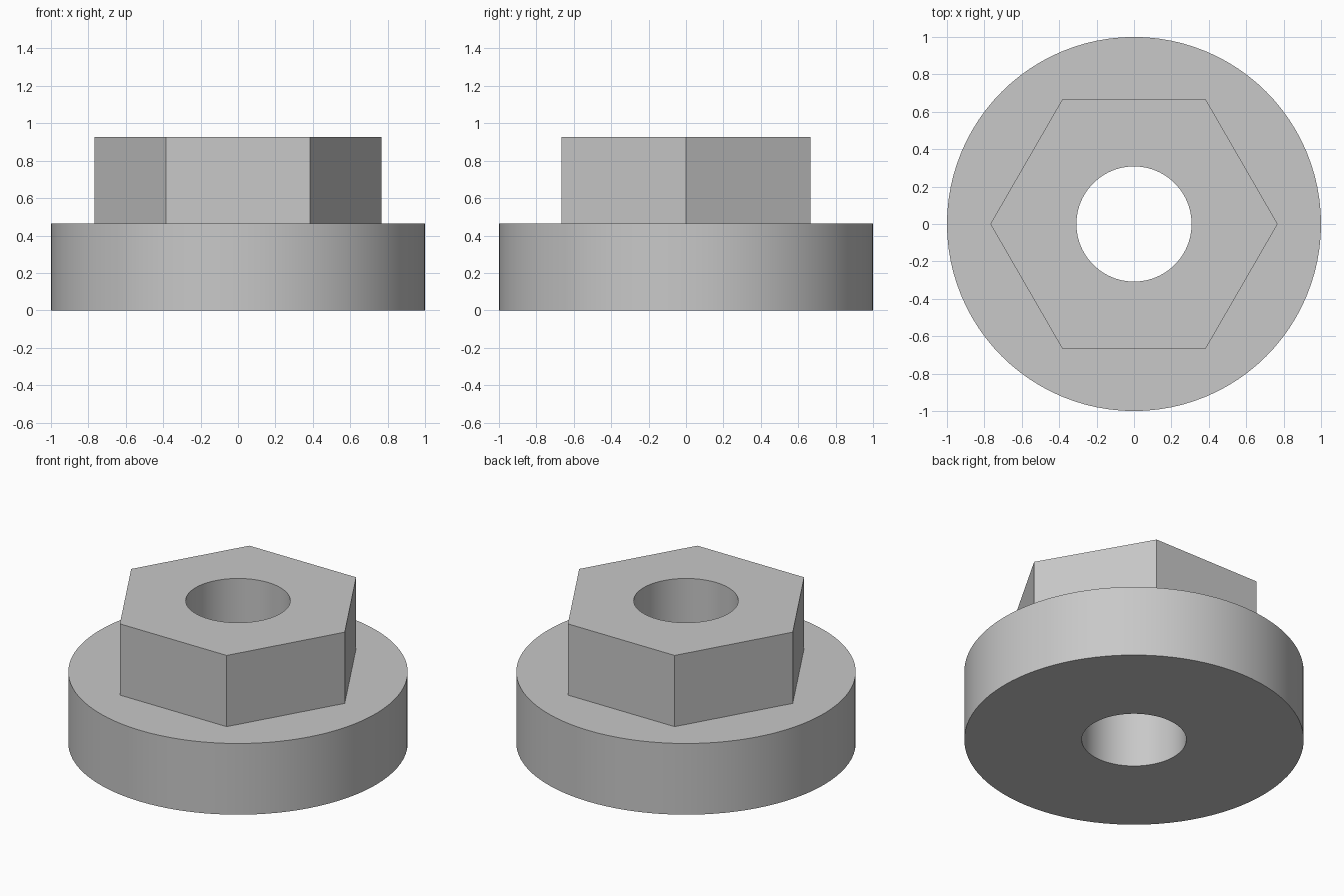
import bpy
import bmesh
from math import cos, pi, radians, tau

cube = bpy.data.objects.get("Cube")
if cube:
    bpy.data.objects.remove(cube, do_unlink=True)

SIDES = 96  # a multiple of six, so the hexagon corners fall on vertices
FLANGE_R, HEX_R, BORE_R = 1.0, 0.768, 0.308
FLANGE_TOP, HEX_TOP = 0.463, 0.926


def circle(radius):
    return lambda angle: radius


def hexagon(radius):
    # Distance to the hexagon's edge, with corners on the x axis
    return lambda angle: radius * cos(pi / 6) / cos(angle % (pi / 3) - pi / 6)


def add_ring(bm, outline, z):
    ring = []
    for i in range(SIDES):
        angle = tau * i / SIDES
        r = outline(angle)
        ring.append(bm.verts.new((r * cos(angle), r * cos(angle - pi / 2), z)))
    return ring


# Steel material
steel = bpy.data.materials.new("grey steel")
steel.use_nodes = True
grey = (0.58, 0.58, 0.58, 1)
steel.diffuse_color = grey
steel.node_tree.nodes["Principled BSDF"].inputs["Base Color"].default_value = grey

# Closed section: round flange, hexagonal head, straight bore
section = [
    (circle(BORE_R), 0),
    (circle(FLANGE_R), 0),
    (circle(FLANGE_R), FLANGE_TOP),
    (hexagon(HEX_R), FLANGE_TOP),
    (hexagon(HEX_R), HEX_TOP),
    (circle(BORE_R), HEX_TOP),
]
bm = bmesh.new()
rings = [add_ring(bm, outline, z) for outline, z in section]
for k, lower in enumerate(rings):
    upper = rings[(k + 1) % len(rings)]
    for i in range(SIDES):
        j = (i + 1) % SIDES
        bm.faces.new((lower[i], lower[j], upper[j], upper[i]))
bmesh.ops.recalc_face_normals(bm, faces=bm.faces)

mesh = bpy.data.meshes.new("flanged_hex_nut")
bm.to_mesh(mesh)
bm.free()
mesh.materials.append(steel)
nut = bpy.data.objects.new("flanged_hex_nut", mesh)
bpy.context.collection.objects.link(nut)

# Smooth round walls, sharp corners
bpy.ops.object.select_all(action="DESELECT")
nut.select_set(True)
bpy.context.view_layer.objects.active = nut
bpy.ops.object.shade_smooth_by_angle(angle=radians(30))
